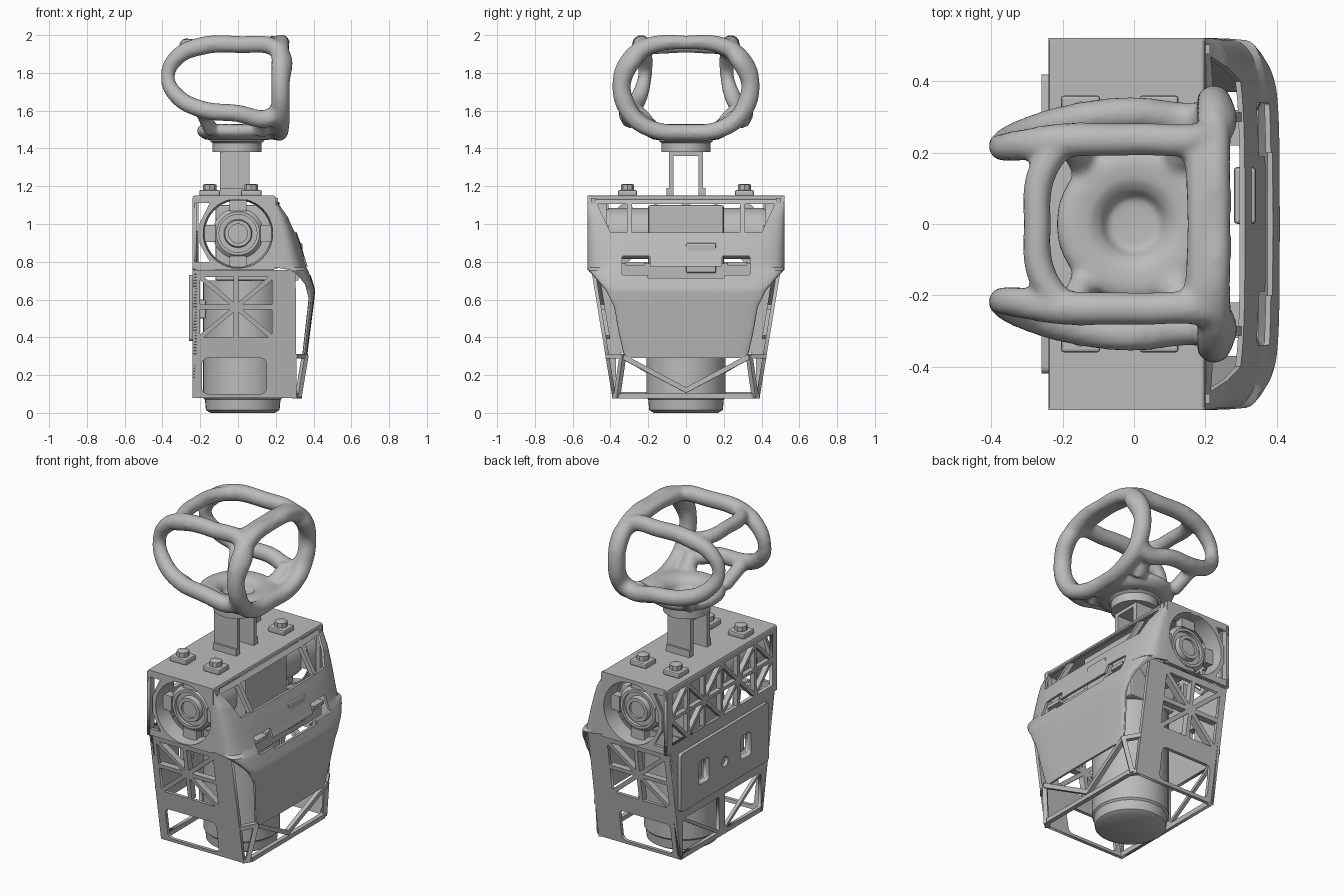
import bpy, bmesh, math
from mathutils import Vector, Matrix

if "Cube" in bpy.data.objects:
    bpy.data.objects.remove(bpy.data.objects["Cube"])

grey = bpy.data.materials.new("plain grey")
grey.use_nodes = True
grey.diffuse_color = (0.5, 0.5, 0.5, 1)
grey.node_tree.nodes["Principled BSDF"].inputs["Base Color"].default_value = (0.5, 0.5, 0.5, 1)


def link(name, data):
    ob = bpy.data.objects.new(name, data)
    bpy.context.collection.objects.link(ob)
    return ob


def finish(name, bm, angle=None):
    bmesh.ops.remove_doubles(bm, verts=bm.verts, dist=1e-5)
    bmesh.ops.recalc_face_normals(bm, faces=bm.faces)
    me = bpy.data.meshes.new(name)
    bm.to_mesh(me)
    bm.free()
    me.materials.append(grey)
    ob = link(name, me)
    if angle:
        bpy.ops.object.select_all(action='DESELECT')
        ob.select_set(True)
        bpy.context.view_layer.objects.active = ob
        bpy.ops.object.shade_smooth_by_angle(angle=math.radians(angle))
    return ob


def baked(ob):
    dg = bpy.context.evaluated_depsgraph_get()
    me = bpy.data.meshes.new_from_object(ob.evaluated_get(dg))
    bpy.data.objects.remove(ob)
    bm = bmesh.new()
    bm.from_mesh(me)
    return bm


def box(name, lo, hi, bevel=0):
    bm = bmesh.new()
    lo, hi = Vector(lo), Vector(hi)
    m = Matrix.Translation((lo + hi) / 2) @ Matrix.Diagonal((*(hi - lo), 1))
    bmesh.ops.create_cube(bm, size=1, matrix=m)
    if bevel:
        bmesh.ops.bevel(bm, geom=bm.edges[:], offset=bevel, segments=2, profile=0.5, affect='EDGES')
    return finish(name, bm)


def lathe(name, profile, centre, axis='Z', sides=40):
    """Spin (radius, height) points round an axis through centre."""
    bm = bmesh.new()
    vs = [bm.verts.new((r, 0, h)) for r, h in profile]
    es = [bm.edges.new(p) for p in zip(vs, vs[1:])]
    bmesh.ops.spin(bm, geom=vs + es, cent=(0, 0, 0), axis=(0, 0, 1), angle=math.tau, steps=sides)
    turn = {'Z': 0, 'Y': -math.pi / 2, '-Y': math.pi / 2}[axis]
    bm.transform(Matrix.Translation(centre) @ Matrix.Rotation(turn, 4, 'X'))
    return finish(name, bm, 35)


def rect(a, b, c, d, r=0.0):
    if not r:
        return [(a, c), (b, c), (b, d), (a, d)]
    corners = [(b - r, d - r), (a + r, d - r), (a + r, c + r), (b - r, c + r)]
    return [(x + r * math.cos(t), z + r * math.sin(t)) for k, (x, z) in enumerate(corners)
            for t in [(k + i / 4) * math.pi / 2 for i in range(5)]]


def circle(x, z, r, n=40):
    return [(x + r * math.cos(math.tau * i / n), z + r * math.sin(math.tau * i / n)) for i in range(n)]


def panel(name, place, loops, thick):
    """Flat plate with holes; place(u, v, depth) sets it in space."""
    cu = bpy.data.curves.new(name, 'CURVE')
    cu.dimensions, cu.fill_mode, cu.extrude = '2D', 'BOTH', thick / 2
    for pts in loops:
        sp = cu.splines.new('POLY')
        sp.points.add(len(pts) - 1)
        for p, q in zip(sp.points, pts):
            p.co = (*q, 0, 1)
        sp.use_cyclic_u = True
    bm = baked(link(name, cu))
    for v in bm.verts:
        v.co = place(v.co.x, v.co.y, v.co.z + thick / 2)
    return finish(name, bm)


def bars(name, place, segs, w, thick):
    bm = bmesh.new()
    for p, q in segs:
        p, q = Vector(p), Vector(q)
        n = Vector((p.y - q.y, q.x - p.x)).normalized() * w / 2
        bot, top = [[bm.verts.new(place(c.x, c.y, d)) for c in (p + n, q + n, q - n, p - n)] for d in (0, thick)]
        bm.faces.new(bot)
        bm.faces.new(top)
        for i in range(4):
            j = (i + 1) % 4
            bm.faces.new((bot[i], bot[j], top[j], top[i]))
    return finish(name, bm)


def struts(name, segs, w):
    bm = bmesh.new()
    for p, q in segs:
        p, q = Vector(p), Vector(q)
        m = Matrix.Translation((p + q) / 2) @ (q - p).to_track_quat('Z', 'X').to_matrix().to_4x4()
        bmesh.ops.create_cube(bm, size=1, matrix=m @ Matrix.Diagonal((w, w, (q - p).length + w * 0.5, 1)))
    return finish(name, bm)


def interp(table, z):
    for (z0, a), (z1, b) in zip(table, table[1:]):
        if z <= z1:
            return a + (b - a) * max(0, z - z0) / (z1 - z0)
    return table[-1][1]


wide, seam = 0.522, 0.757


def half_width(z):
    return wide if z > seam + 0.001 else 0.39 + (z - 0.08) * 0.112 / 0.68


# Side panels, shoulder sockets and motors
for s, side in ((-1, "right"), (1, "left")):
    def wall(u, v, d, s=s):
        return (u, s * (half_width(v) - d), v)
    panel(side + "_lower_side", wall, [[(-0.24, 0.08), (0.31, 0.08), (0.305, seam), (-0.24, seam)],
          rect(-0.2, 0.18, 0.4, 0.72), rect(-0.19, 0.15, 0.1, 0.29, 0.03)], 0.02)
    bars(side + "_side_lattice", wall, [((-0.2, 0.4), (0.18, 0.72)), ((-0.2, 0.72), (0.18, 0.4)),
         ((-0.01, 0.4), (-0.01, 0.72)), ((-0.2, 0.56), (0.18, 0.56))], 0.025, 0.04)
    panel(side + "_shoulder_side", wall, [rect(-0.24, 0.2, 0.76, 1.15, 0.012), circle(0, 0.95, 0.184),
          [(-0.23, 0.8), (-0.15, 0.8), (-0.205, 0.9), (-0.205, 1.0), (-0.15, 1.11), (-0.23, 1.11)]], 0.02)
    out = 'Y' if s > 0 else '-Y'
    lathe(side + "_socket", [(0.189, 0.515), (0.183, 0.42), (0.175, 0.42), (0.184, 0.515), (0.189, 0.515)],
          (0, 0, 0.95), out)
    lathe(side + "_motor", [(0, 0.2), (0.135, 0.2), (0.135, 0.44), (0.115, 0.46), (0.1, 0.46), (0.1, 0.44),
          (0.075, 0.44), (0.07, 0.47), (0.05, 0.47), (0.05, 0.455), (0, 0.455)], (0, 0, 0.95), out)
    arms = [(math.cos(a), math.sin(a)) for a in (0.0, math.pi / 2, math.pi, -math.pi / 2)]
    bars(side + "_motor_tabs", lambda u, v, d, s=s: (u, s * (0.46 - d), v),
         [((0.12 * c, 0.95 + 0.12 * n), (0.178 * c, 0.95 + 0.178 * n)) for c, n in arms], 0.09, 0.05)


# Back wall, its lattice and the raised cover plate
def back(u, v, d):
    return (-0.24 + d, u, v)


low, mid = half_width(0.08), half_width(seam)
panel("back_wall", back, [[(-low, 0.08), (low, 0.08), (mid, seam), (wide, seam), (wide, 1.14), (-wide, 1.14),
      (-wide, seam), (-mid, seam)],
      rect(-0.48, 0.48, 0.8, 1.11), rect(-0.37, -0.03, 0.11, 0.32), rect(0.03, 0.37, 0.11, 0.32),
      rect(-0.25, -0.15, 0.48, 0.62), rect(0.15, 0.25, 0.48, 0.62)], 0.02)
segs = [((-0.48, 0.955), (0.48, 0.955))]
for i in range(6):
    a, b = -0.48 + 0.16 * i, -0.32 + 0.16 * i
    segs.append(((b, 0.8), (b, 1.11)))
    for z, k in ((0.8, 0), (0.955, 1)):
        lo, hi = (z, z + 0.155) if (i + k) % 2 else (z + 0.155, z)
        segs.append(((a, lo), (b, hi)))
bars("back_lattice", back, segs, 0.02, 0.03)
bars("back_lower_braces", back, [((s * 0.03, 0.11), (s * 0.37, 0.32)) for s in (-1, 1)], 0.018, 0.02)
panel("back_cover", lambda u, v, d: (-0.26 + d, u, v), [rect(-0.42, 0.42, 0.38, 0.73, 0.02),
      rect(-0.25, -0.15, 0.48, 0.62, 0.025), rect(0.15, 0.25, 0.48, 0.62, 0.025), circle(0, 0.53, 0.03, 20)], 0.025)
for y in (-0.2, 0.2):
    box("back_latch", (-0.23, y - 0.03, 0.5), (-0.17, y + 0.03, 0.6), 0.008)

# Top deck with mounting lugs
box("top_deck", (-0.24, -wide, 1.125), (0.2, wide, 1.15), 0.01)
for x in (-0.15, 0.07):
    for y in (-0.31, 0.31):
        box("lug_base", (x - 0.055, y - 0.05, 1.148), (x + 0.055, y + 0.05, 1.18), 0.008)
        lathe("lug_cap", [(0, 0), (0.035, 0), (0.035, 0.03), (0.018, 0.035), (0, 0.035)], (x, y, 1.178), sides=8)

# Curved chest shell
front_x = [(0.29, 0.365), (0.45, 0.385), (0.58, 0.402), (0.65, 0.409), (0.72, 0.388), (0.81, 0.357),
           (0.9, 0.33), (0.97, 0.306), (1.04, 0.276), (1.1, 0.228), (1.13, 0.205)]
chest_w = [(0.29, 0.325), (0.42, 0.355), (0.56, 0.38), (0.65, 0.425), (0.72, 0.485), (0.76, wide), (1.13, wide)]
root_x = [(0.29, 0.34), (0.6, 0.375), (0.68, 0.355), (0.73, 0.315), (0.755, 0.28), (0.77, 0.2), (1.13, 0.185)]
bm = bmesh.new()
rows, cols = 56, 32
grid = []
for i in range(rows + 1):
    z = 0.29 + 0.84 * i / rows
    xf, w, xr = interp(front_x, z), interp(chest_w, z), interp(root_x, z)
    ring = []
    for j in range(cols + 1):
        a = math.pi * (j / cols - 0.5)
        c, n = max(0.0, math.cos(a)) ** 0.45, math.copysign(abs(math.sin(a)) ** 0.55, a)
        ring.append(bm.verts.new((xr + (xf - xr) * c, w * n, z)))
    grid.append(ring)
for a, b in zip(grid, grid[1:]):
    for j in range(cols):
        bm.faces.new((a[j], a[j + 1], b[j + 1], b[j]))
chest = finish("chest_raw", bm)
sol = chest.modifiers.new("wall", 'SOLIDIFY')
sol.thickness, sol.offset = 0.014, -1
cutters = [panel("cutter", lambda u, v, d: (0.1 + d, u, v), [outline], 0.5) for outline in (
    [(-0.4, 0.955), (0.4, 0.955), (0.47, 1.105), (-0.47, 1.105)],
    rect(-0.34, -0.19, 0.73, 0.83, 0.01), rect(0.19, 0.34, 0.73, 0.83, 0.01), rect(-0.2, 0.2, 0.715, 0.775))]
for c in cutters:
    c.hide_render = True
    mod = chest.modifiers.new("cut", 'BOOLEAN')
    mod.operation, mod.object = 'DIFFERENCE', c
finish("chest_shell", baked(chest), 30)
for c in cutters:
    bpy.data.objects.remove(c)
box("chest_block", (0.28, 0.0, 0.74), (0.342, 0.16, 0.9), 0.01)
box("chest_inner_plate", (0.3, -0.34, 0.7), (0.32, 0.34, 0.79))
for y in (-0.27, 0.27):
    box("chest_clip", (0.27, y - 0.05, 0.78), (0.35, y + 0.05, 0.8))

# Open frame under the chest
segs = [((0.325, -0.34, 0.09), (0.325, 0.34, 0.09))]
for s in (-1, 1):
    segs += [((0.355, s * 0.33, 0.295), (0.325, 0, 0.12)), ((0.355, s * 0.335, 0.3), (0.32, s * 0.365, 0.09)),
             ((0.355, s * 0.33, 0.3), (0.305, s * 0.415, 0.3)), ((0.325, s * 0.34, 0.09), (0.3, s * 0.38, 0.09)),
             ((0.2, s * 0.49, 0.77), (0.2, s * 0.49, 1.13)), ((0.2, s * 0.3, 1.11), (0.29, s * 0.3, 0.95))]
struts("lower_frame", segs, 0.026)

# Core column, inner box and neck
lathe("core_column", [(0, 0), (0.17, 0), (0.195, 0.015), (0.2, 0.07), (0.21, 0.08), (0.21, 0.7), (0, 0.7)], (0.025, 0, 0))
box("inner_box", (-0.12, -0.2, 0.7), (0.19, 0.2, 1.1), 0.01)
for s in (-1, 1):
    box("neck_plate", (-0.095, s * 0.078 - 0.013, 1.14), (0.06, s * 0.078 + 0.013, 1.38))
    box("neck_foot", (-0.095, s * 0.085 - 0.018, 1.14), (0.06, s * 0.085 + 0.018, 1.19))
box("neck_cap", (-0.095, -0.09, 1.36), (0.06, 0.09, 1.385))
lathe("neck_collar", [(0, 1.38), (0.13, 1.38), (0.13, 1.43), (0.145, 1.44), (0.12, 1.46), (0, 1.46)], (-0.005, 0, 0))

# Head cage: smooth tubes blended into one body
cu = bpy.data.curves.new("head_tubes", 'CURVE')
cu.dimensions, cu.bevel_depth, cu.bevel_resolution, cu.use_fill_caps = '3D', 0.05, 3, True


def tube(pts, closed):
    """Each point is x, y, z and a relative thickness."""
    sp = cu.splines.new('BEZIER')
    sp.bezier_points.add(len(pts) - 1)
    for p, q in zip(sp.bezier_points, pts):
        p.co, p.radius = q[:3], q[3]
        p.handle_left_type = p.handle_right_type = 'AUTO'
    sp.use_cyclic_u = closed


for s in (-1, 1):
    tube([(0.215, s * 0.25, 1.915, 0.95), (0.225, s * 0.34, 1.74, 1), (0.19, s * 0.295, 1.575, 1),
          (-0.02, s * 0.31, 1.588, 0.95), (-0.2, s * 0.285, 1.61, 0.95), (-0.325, s * 0.245, 1.68, 0.9),
          (-0.372, s * 0.218, 1.78, 0.75), (-0.325, s * 0.22, 1.88, 0.9), (-0.2, s * 0.235, 1.94, 1),
          (0, s * 0.238, 1.95, 0.95)], True)
    tube([(-0.14, s * 0.16, 1.49, 0.8), (-0.19, s * 0.26, 1.6, 0.8)], False)
    tube([(0.12, s * 0.17, 1.49, 1), (0.14, s * 0.27, 1.575, 0.85)], False)
half = [(0.2, 1.94, 0.95), (0.3, 1.865, 1), (0.342, 1.74, 1), (0.305, 1.6, 1), (0.2, 1.51, 0.95)]
tube([(0.235, 0, 1.962, 0.75)] + [(0.225, y, z, r) for y, z, r in half] + [(0.215, 0, 1.485, 0.9)]
     + [(0.225, -y, z, r) for y, z, r in reversed(half)], True)
tube([(0.18, -0.2, 1.95, 0.8), (0.185, 0, 1.962, 0.75), (0.18, 0.2, 1.95, 0.8)], False)
tube([(-0.2, -0.23, 1.94, 0.8), (-0.26, -0.14, 1.94, 0.85), (-0.272, 0, 1.945, 0.8), (-0.26, 0.14, 1.94, 0.85),
      (-0.2, 0.23, 1.94, 0.8)], False)
bm = baked(link("head_tubes", cu))
# Bowl floor of the head
dish = [(0, 1.45), (0.1, 1.442), (0.18, 1.447), (0.22, 1.48), (0.215, 1.515), (0.18, 1.53), (0.125, 1.525),
        (0.09, 1.5), (0.08, 1.468), (0, 1.465)]
vs = [bm.verts.new((r, 0, h)) for r, h in dish]
es = [bm.edges.new(p) for p in zip(vs, vs[1:])]
bmesh.ops.spin(bm, geom=vs + es, cent=(0, 0, 0), axis=(0, 0, 1), angle=math.tau, steps=32)
head = finish("head_raw", bm)
rem = head.modifiers.new("blend", 'REMESH')
rem.mode, rem.voxel_size = 'VOXEL', 0.013
smo = head.modifiers.new("soften", 'SMOOTH')
smo.factor, smo.iterations = 0.5, 6
finish("head_cage", baked(head), 60)
